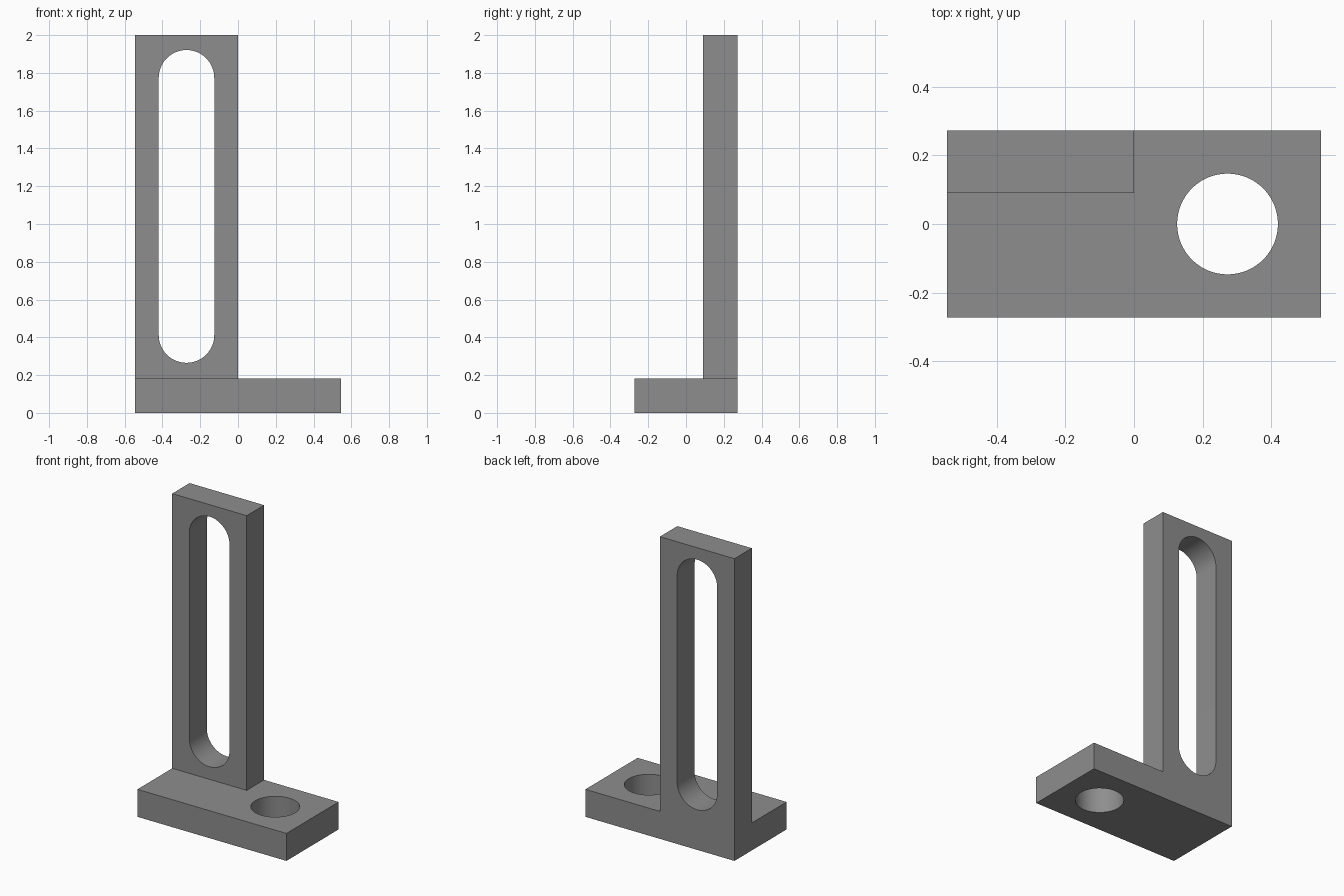
import bpy
import bmesh
import math

if "Cube" in bpy.data.objects:
    bpy.data.objects.remove(bpy.data.objects["Cube"])

U = 1 / 11  # design unit: the bracket is 22 units tall

grey = bpy.data.materials.new("plain grey")
grey.diffuse_color = (0.27, 0.27, 0.27, 1)
grey.use_nodes = True
grey.node_tree.nodes["Principled BSDF"].inputs["Base Color"].default_value = grey.diffuse_color


def prism(name, outline, place, depth):
    """Extrude a 2D outline by the vector depth; place maps 2D to 3D."""
    bm = bmesh.new()
    face = bm.faces.new([bm.verts.new(place(a, b)) for a, b in outline])
    moved = bmesh.ops.extrude_face_region(bm, geom=[face])["geom"]
    verts = [v for v in moved if isinstance(v, bmesh.types.BMVert)]
    bmesh.ops.translate(bm, verts=verts, vec=depth)
    bmesh.ops.recalc_face_normals(bm, faces=bm.faces)
    mesh = bpy.data.meshes.new(name)
    bm.to_mesh(mesh)
    bm.free()
    mesh.materials.append(grey)
    obj = bpy.data.objects.new(name, mesh)
    bpy.context.collection.objects.link(obj)
    return obj


def rect(a0, b0, a1, b1):
    return [(a0, b0), (a1, b0), (a1, b1), (a0, b1)]


def arc(a, b, r, start, end, n):
    angles = [math.radians(start + (end - start) * i / n) for i in range(n + 1)]
    return [(a + r * math.cos(t), b + r * math.sin(t)) for t in angles]


def combine(target, tool, operation):
    """Apply a boolean and remove the tool object."""
    mod = target.modifiers.new(operation.lower(), "BOOLEAN")
    mod.object, mod.operation, mod.solver = tool, operation, "EXACT"
    bpy.context.view_layer.objects.active = target
    bpy.ops.object.modifier_apply(modifier=mod.name)
    bpy.data.objects.remove(tool)


def flat(a, b):
    return (a, b, 0)


# Base plate and slotted upright, flush at the left and back
bracket = prism("bracket", rect(-6 * U, -3 * U, 6 * U, 3 * U), flat, (0, 0, 2 * U))
upright = prism("upright", rect(-6 * U, 0, 0, 22 * U),
                lambda a, b: (a, U, b), (0, 2 * U, 0))
combine(bracket, upright, "UNION")

# Long rounded slot through the upright
R = 0.147
slot = arc(-3 * U, 1.774, R, 0, 180, 32) + arc(-3 * U, 0.412, R, 180, 360, 32)
combine(bracket, prism("slot_cutter", slot, lambda a, b: (a, 0, b), (0, 4 * U, 0)),
        "DIFFERENCE")

# Round bolt hole through the base
hole = arc(3 * U, 0, R, 0, 360, 64)[:-1]
combine(bracket, prism("hole_cutter", hole, lambda a, b: (a, b, -U), (0, 0, 4 * U)),
        "DIFFERENCE")

# Smooth the curved walls, keep the edges sharp
bpy.ops.object.select_all(action="DESELECT")
bracket.select_set(True)
bpy.context.view_layer.objects.active = bracket
bpy.ops.object.shade_smooth_by_angle(angle=math.radians(30))
